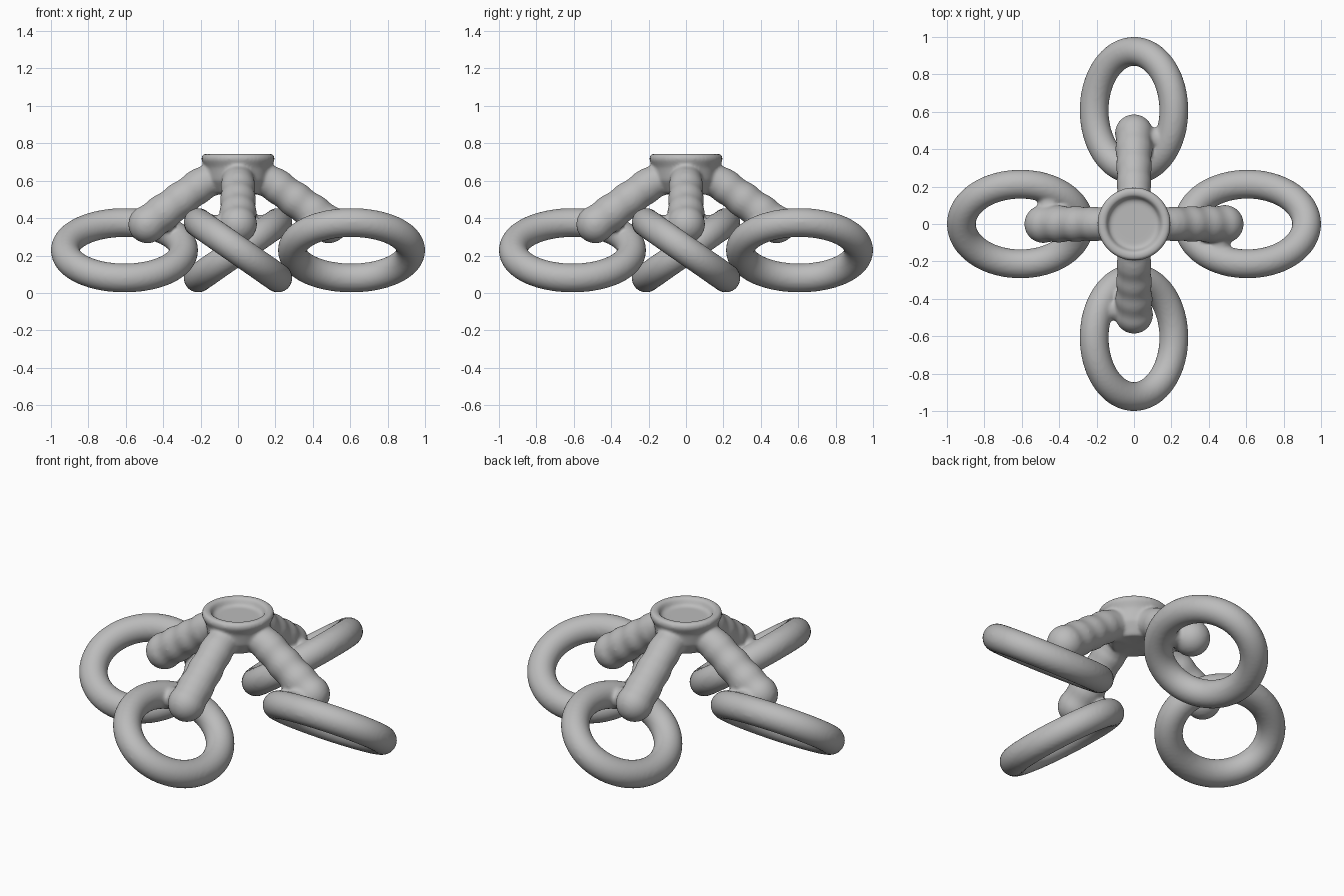
import bpy
import math
from mathutils import Vector, Matrix

cube = bpy.data.objects.get("Cube")
if cube:
    bpy.data.objects.remove(cube, do_unlink=True)

# Single plain grey
grey = bpy.data.materials.new("plain grey")
grey.use_nodes = True
grey.diffuse_color = (0.5, 0.5, 0.5, 1)
grey.node_tree.nodes["Principled BSDF"].inputs["Base Color"].default_value = (0.5, 0.5, 0.5, 1)

parts = []


def tube(name, points, radii, turn, closed=False):
    """Round tube through points, turned about the vertical axis."""
    curve = bpy.data.curves.new(name, 'CURVE')
    curve.dimensions = '3D'
    curve.bevel_depth = 1.0
    curve.bevel_resolution = 8
    curve.use_fill_caps = True
    spline = curve.splines.new('POLY')
    spline.points.add(len(points) - 1)
    spline.use_cyclic_u = closed
    for p, co, r in zip(spline.points, points, radii):
        p.co = (*(turn @ Vector(co)), 1)
        p.radius = r
    obj = bpy.data.objects.new(name, curve)
    bpy.context.collection.objects.link(obj)
    parts.append(obj)


def ball(name, centre, radius, turn):
    bpy.ops.mesh.primitive_uv_sphere_add(segments=32, ring_count=16, radius=radius,
                                         location=turn @ Vector(centre))
    bpy.context.object.name = name
    parts.append(bpy.context.object)


def lathe(name, profile, sides=64):
    """Solid of revolution; the profile starts and ends on the axis."""
    verts, faces = [], []
    n = len(profile)
    for i in range(sides):
        a = math.tau * i / sides
        verts += [(r * math.cos(a), r * math.sin(a), z) for r, z in profile]
        j = (i + 1) % sides
        faces += [(i * n + k, j * n + k, j * n + k + 1, i * n + k + 1) for k in range(n - 1)]
    mesh = bpy.data.meshes.new(name)
    mesh.from_pydata(verts, [], faces)
    obj = bpy.data.objects.new(name, mesh)
    bpy.context.collection.objects.link(obj)
    parts.append(obj)


# Central hub with a raised lip and dished top
lathe("hub", [(0, 0.53), (0.12, 0.53), (0.165, 0.6), (0.175, 0.67), (0.198, 0.715),
              (0.192, 0.738), (0.17, 0.746), (0.148, 0.738), (0.132, 0.7), (0, 0.7)])

shoulder, tip = Vector((0.19, 0, 0.585)), Vector((0.485, 0, 0.367))
steps = 24
for q in range(4):
    turn = Matrix.Rotation(q * math.pi / 2, 3, 'Z')

    # Sloping arm with faint ripples and a rounded end
    path = [Vector((0.02, 0, 0.61)), Vector((0.13, 0, 0.61))]
    radii = [0.08, 0.088]
    for i in range(steps + 1):
        t = i / steps
        path.append(shoulder.lerp(tip, t))
        radii.append(0.09 + 0.01 * t + 0.003 * math.sin(t * 20))
    tube("arm", path, radii, turn)
    ball("arm_end", tip, 0.102, turn)

    # Tilted oval ring
    ring = []
    for i in range(96):
        a = math.tau * i / 96
        ring.append((0.607 + 0.316 * math.cos(a), -0.213 * math.sin(a),
                     0.228 + 0.148 * math.sin(a)))
    tube("ring", ring, [0.078] * 96, turn, closed=True)

    # Short weld between arm and the high side of the ring
    tube("weld", [(0.46, -0.04, 0.365), (0.45, -0.18, 0.35)], [0.06, 0.06], turn)

# Fuse all parts into one soft body
bpy.ops.object.select_all(action='DESELECT')
for obj in parts:
    obj.select_set(True)
bpy.context.view_layer.objects.active = parts[0]
bpy.ops.object.convert(target='MESH')
bpy.ops.object.join()
body = bpy.context.object
body.name = "hub_with_ringed_arms"
remesh = body.modifiers.new("fuse", 'REMESH')
remesh.mode = 'VOXEL'
remesh.voxel_size = 0.01
remesh.use_smooth_shade = True
soften = body.modifiers.new("soften", 'SMOOTH')
soften.factor = 0.5
soften.iterations = 8
bpy.ops.object.convert(target='MESH')
body = bpy.context.object
body.data.materials.clear()
body.data.materials.append(grey)
for face in body.data.polygons:
    face.material_index = 0
    face.use_smooth = True
